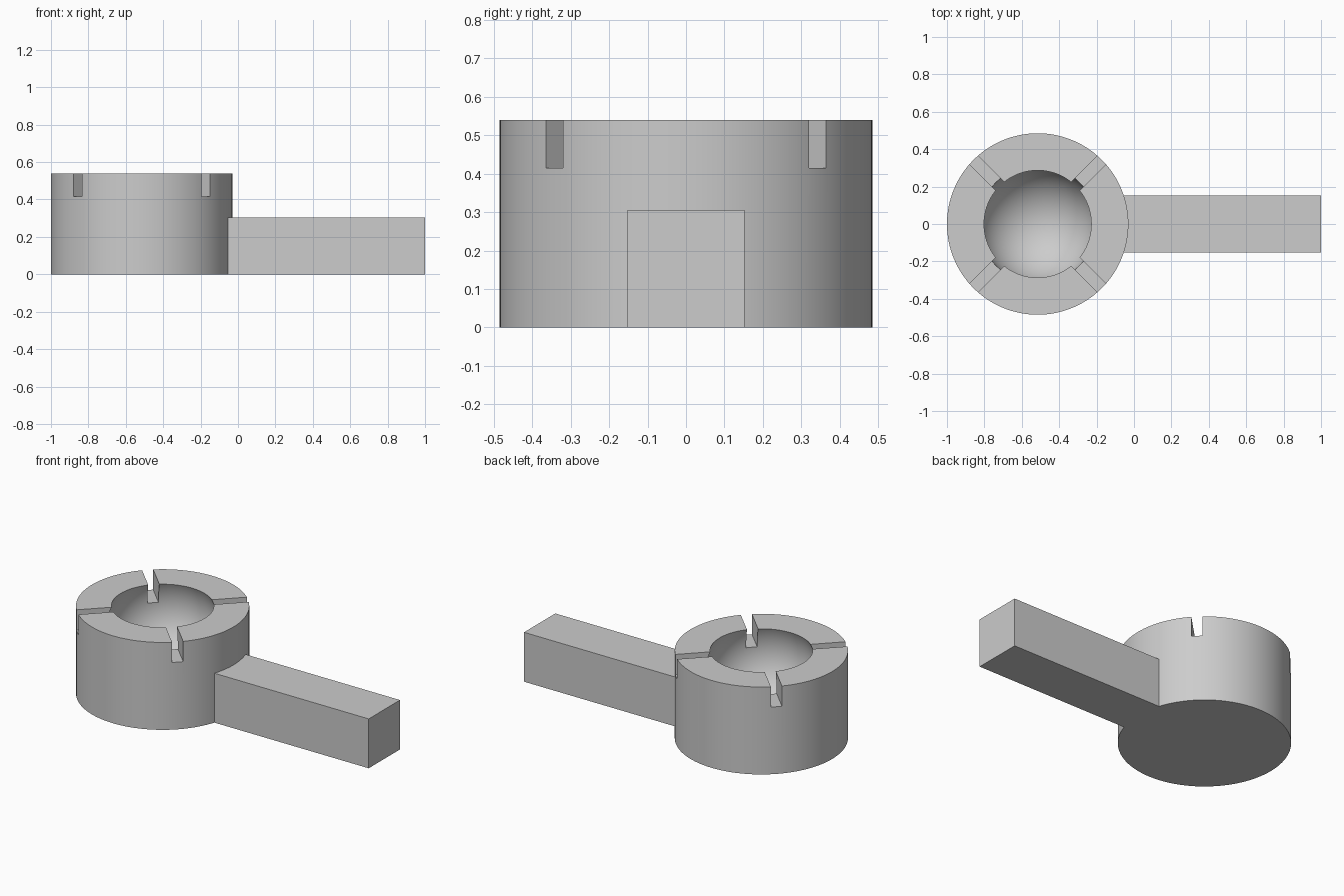
import bpy, math

if "Cube" in bpy.data.objects:
    bpy.data.objects.remove(bpy.data.objects["Cube"])

CX = -0.515           # centre of the round cup
R, H = 0.485, 0.54    # cup radius and height

grey = bpy.data.materials.new("grey")
grey.diffuse_color = (0.604, 0.604, 0.604, 1)
grey.use_nodes = True
grey.node_tree.nodes["Principled BSDF"].inputs["Base Color"].default_value = grey.diffuse_color


def finish(name):
    ob = bpy.context.object
    ob.name = name
    ob.data.materials.append(grey)
    return ob


def box(name, loc, size, turn=0):
    bpy.ops.mesh.primitive_cube_add(size=1, location=loc, rotation=(0, 0, turn))
    ob = finish(name)
    ob.scale = size
    bpy.ops.object.transform_apply(location=False, rotation=False, scale=True)
    return ob


def combine(target, other, operation):
    bpy.context.view_layer.objects.active = target
    mod = target.modifiers.new(other.name, 'BOOLEAN')
    mod.operation, mod.solver, mod.object = operation, 'EXACT', other
    bpy.ops.object.modifier_apply(modifier=mod.name)
    bpy.data.objects.remove(other)


# Round cup
bpy.ops.mesh.primitive_cylinder_add(vertices=128, radius=R, depth=H, location=(CX, 0, H / 2))
cup = finish("socket_cup")

# Square arm joined into the cup wall
combine(cup, box("arm", (0.4, 0, 0.1525), (1.2, 0.305, 0.305)), 'UNION')

# Ball-shaped socket
bpy.ops.mesh.primitive_uv_sphere_add(segments=96, ring_count=48, radius=0.315, location=(CX, 0, 0.41))
combine(cup, finish("socket_cutter"), 'DIFFERENCE')

# Two crossing diagonal cuts make four slots in the rim
for i, turn in enumerate((math.pi / 4, -math.pi / 4)):
    slot = box(f"slot_cutter_{i}", (CX, 0, 0.615), (1.2, 0.063, 0.4), turn)
    combine(cup, slot, 'DIFFERENCE')

# Smooth round walls with crisp edges
bpy.ops.object.select_all(action='DESELECT')
cup.select_set(True)
bpy.context.view_layer.objects.active = cup
bpy.ops.object.shade_smooth_by_angle(angle=math.radians(30))
